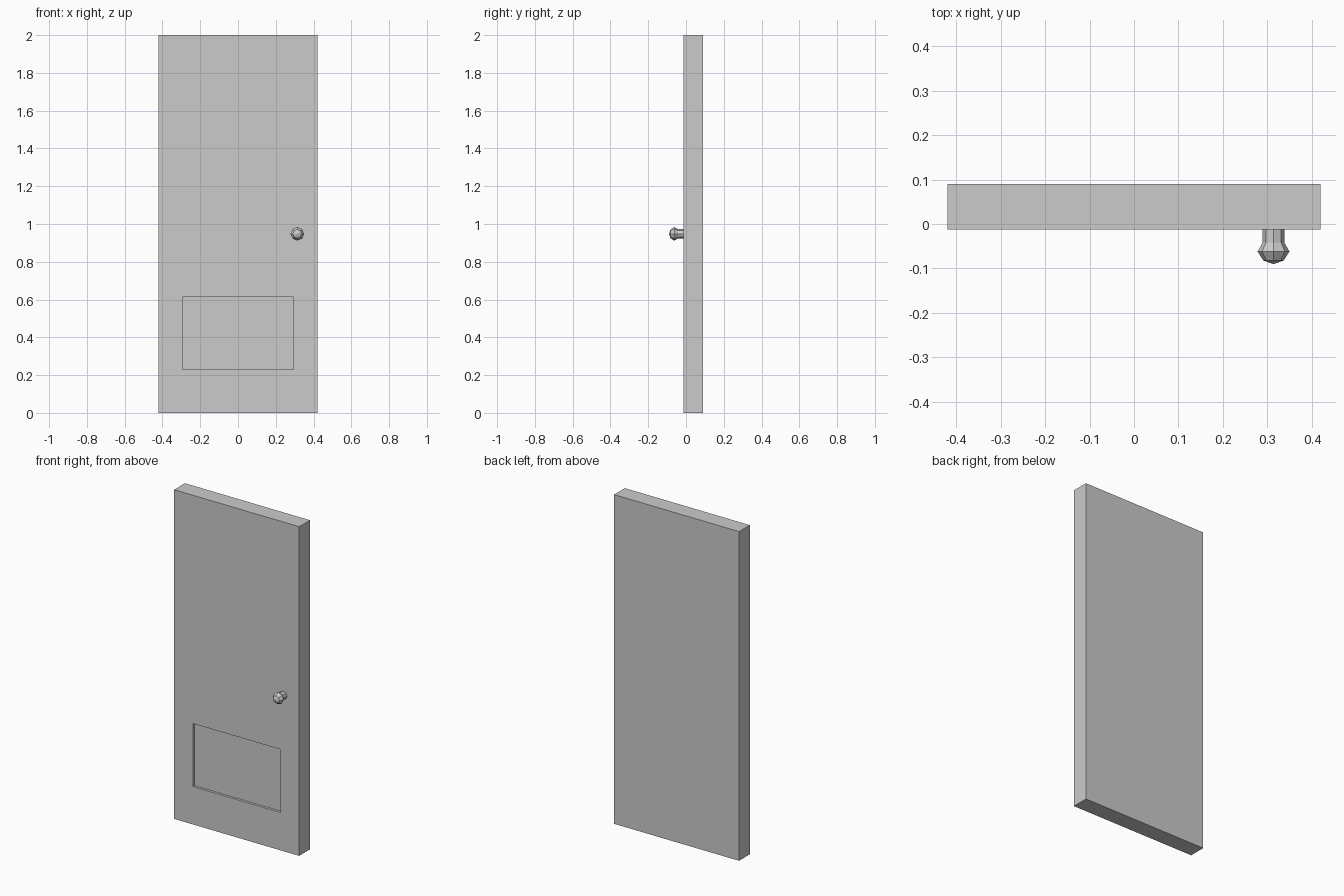
import bpy
import bmesh
import math

cube = bpy.data.objects.get("Cube")
if cube:
    bpy.data.objects.remove(cube, do_unlink=True)

grey = bpy.data.materials.new("plain grey")
grey.use_nodes = True
color = (0.6, 0.6, 0.6, 1.0)
grey.diffuse_color = color
grey.node_tree.nodes["Principled BSDF"].inputs["Base Color"].default_value = color

WIDTH, HEIGHT = 0.84, 2.0
FRONT, BACK = -0.0125, 0.0905


def add_object(name, bm):
    bmesh.ops.recalc_face_normals(bm, faces=bm.faces)
    mesh = bpy.data.meshes.new(name)
    bm.to_mesh(mesh)
    bm.free()
    mesh.materials.append(grey)
    obj = bpy.data.objects.new(name, mesh)
    bpy.context.collection.objects.link(obj)
    return obj


def box(name, x0, x1, y0, y1, z0, z1):
    bm = bmesh.new()
    bmesh.ops.create_cube(bm, size=1)
    for v in bm.verts:
        v.co.x = x1 if v.co.x > 0 else x0
        v.co.y = y1 if v.co.y > 0 else y0
        v.co.z = z1 if v.co.z > 0 else z0
    return add_object(name, bm)


# Door slab with a shallow rectangular recess low on the front
door = box("door_slab", -WIDTH / 2, WIDTH / 2, FRONT, BACK, 0, HEIGHT)
cutter = box("recess_cutter", -0.294, 0.294, FRONT - 0.05, FRONT + 0.015, 0.23, 0.613)
cutter.hide_render = True
cutter.hide_viewport = True
cutter.display_type = 'WIRE'
recess = door.modifiers.new("lower_panel_recess", 'BOOLEAN')
recess.operation = 'DIFFERENCE'
recess.solver = 'EXACT'
recess.object = cutter

# Eight-sided knob: (y, radius) rings from the door face to the tip
SIDES = 8
KNOB_X, KNOB_Z = 0.314, 0.948
profile = [(FRONT, 0.0245), (-0.042, 0.0245), (-0.062, 0.036), (-0.082, 0.023)]
bm = bmesh.new()
rings = []
for y, r in profile:
    angles = [2 * math.pi * i / SIDES for i in range(SIDES)]
    rings.append([bm.verts.new((KNOB_X + r * math.cos(a), y, KNOB_Z + r * math.sin(a)))
                  for a in angles])
tip = bm.verts.new((KNOB_X, -0.0905, KNOB_Z))
for i in range(SIDES):
    j = (i + 1) % SIDES
    for a, b in zip(rings, rings[1:]):
        bm.faces.new((a[i], a[j], b[j], b[i]))
    bm.faces.new((rings[-1][i], rings[-1][j], tip))
bm.faces.new(rings[0])
add_object("door_knob", bm)
